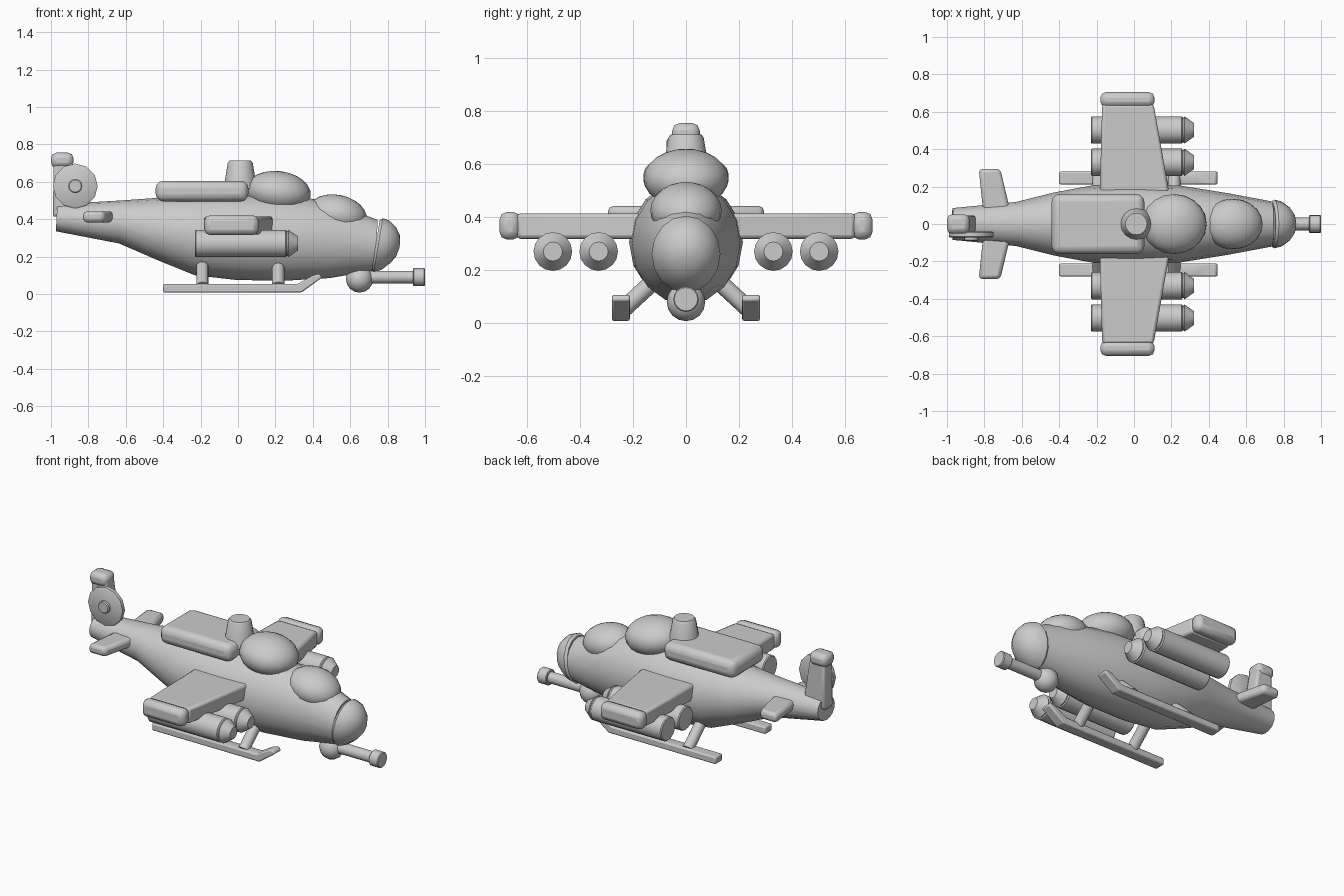
import bpy, bmesh, math
from mathutils import Vector, Matrix

cube = bpy.data.objects.get("Cube")
if cube:
    bpy.data.objects.remove(cube, do_unlink=True)

grey = bpy.data.materials.new("plain_grey")
grey.use_nodes = True
grey.diffuse_color = (0.6, 0.6, 0.6, 1)
grey.node_tree.nodes["Principled BSDF"].inputs["Base Color"].default_value = (0.6, 0.6, 0.6, 1)


def finish(name, bm, mirror=False, bevel=0, segments=2, angle=35):
    """Turn a bmesh into a shaded object, optionally mirrored across the y axis."""
    bmesh.ops.recalc_face_normals(bm, faces=bm.faces)
    mesh = bpy.data.meshes.new(name)
    bm.to_mesh(mesh)
    bm.free()
    mesh.materials.append(grey)
    ob = bpy.data.objects.new(name, mesh)
    bpy.context.collection.objects.link(ob)
    if bevel:
        mod = ob.modifiers.new("Bevel", 'BEVEL')
        mod.width, mod.segments, mod.limit_method = bevel, segments, 'ANGLE'
    if mirror:
        ob.modifiers.new("Mirror", 'MIRROR').use_axis = (False, True, False)
    bpy.ops.object.select_all(action='DESELECT')
    ob.select_set(True)
    bpy.context.view_layer.objects.active = ob
    bpy.ops.object.shade_smooth_by_angle(angle=math.radians(angle))
    return ob


def bridge(bm, rings):
    """Skin a list of equal point rings and cap both ends."""
    loops = [[bm.verts.new(p) for p in ring] for ring in rings]
    n = len(loops[0])
    for a, b in zip(loops, loops[1:]):
        for i in range(n):
            bm.faces.new((a[i], a[(i + 1) % n], b[(i + 1) % n], b[i]))
    bm.faces.new(loops[0])
    bm.faces.new(loops[-1])


def loft(name, sections, sides=16, shear=0):
    """Ellipse sections given as x, bottom, top, half width."""
    rings = []
    for x, low, high, half in sections:
        ring = []
        for i in range(sides):
            a = math.tau * i / sides
            dz = math.sin(a) * (high - low) / 2
            ring.append((x + shear * dz, half * math.cos(a), (low + high) / 2 + dz))
        rings.append(ring)
    bm = bmesh.new()
    bridge(bm, rings)
    return finish(name, bm)


def lathe(name, origin, direction, profile, sides=16, **kw):
    """Turn a profile of (distance, radius) pairs about a line."""
    turn = Vector(direction).to_track_quat('Z', 'Y')
    rings = [[Vector(origin) + turn @ Vector((r * math.cos(math.tau * i / sides),
              r * math.sin(math.tau * i / sides), d)) for i in range(sides)]
             for d, r in profile]
    bm = bmesh.new()
    bridge(bm, rings)
    return finish(name, bm, **kw)


def ball(name, centre, radii, tilt=0, u=20, v=12):
    bm = bmesh.new()
    m = (Matrix.Translation(centre) @ Matrix.Rotation(tilt, 4, 'Y')
         @ Matrix.Diagonal((*radii, 1)))
    bmesh.ops.create_uvsphere(bm, u_segments=u, v_segments=v, radius=1, matrix=m)
    return finish(name, bm, angle=50)


def block(name, low, high, **kw):
    bm = bmesh.new()
    lo, hi = Vector(low), Vector(high)
    bmesh.ops.create_cube(bm, size=1, matrix=Matrix.Translation((lo + hi) / 2)
                          @ Matrix.Diagonal((*(hi - lo), 1)))
    return finish(name, bm, **kw)


def slab(name, outline, axis, low, high, **kw):
    """Extrude a 2D outline along the y axis or the z axis."""
    bm = bmesh.new()
    place = (lambda p, h: (p[0], h, p[1])) if axis == 'Y' else (lambda p, h: (*p, h))
    bridge(bm, [[place(p, h) for p in outline] for h in (low, high)])
    return finish(name, bm, **kw)


# Body and nose
loft("fuselage", [(-0.97, 0.335, 0.48, 0.085), (-0.63, 0.27, 0.50, 0.118),
                  (-0.42, 0.18, 0.515, 0.17), (-0.22, 0.10, 0.53, 0.207),
                  (0.0, 0.075, 0.535, 0.215), (0.25, 0.07, 0.53, 0.205),
                  (0.5, 0.085, 0.49, 0.165), (0.74, 0.125, 0.395, 0.12)], shear=0.05)
loft("nose", [(0.735, 0.125, 0.395, 0.12), (0.75, 0.115, 0.405, 0.13),
              (0.79, 0.13, 0.39, 0.12), (0.83, 0.165, 0.355, 0.09),
              (0.855, 0.20, 0.315, 0.055), (0.865, 0.245, 0.275, 0.015)], shear=0.17)

# Cockpit bubbles
ball("rear_canopy", (0.215, 0, 0.545), (0.175, 0.16, 0.112), 0.12)
ball("front_canopy", (0.53, 0, 0.425), (0.16, 0.135, 0.105), 0.2)

# Engine cover and rotor mast
block("engine_cover", (-0.44, -0.16, 0.495), (0.055, 0.16, 0.605), bevel=0.04, segments=3)
lathe("rotor_mast", (0.012, 0, 0.56), (0, 0, 1),
      [(0, 0.09), (0.14, 0.067), (0.153, 0.058)])

# Wings, tip caps and rocket pods
slab("wing", [(-0.185, 0.1), (0.2, 0.1), (0.105, 0.64), (-0.17, 0.64)], 'Z',
     0.318, 0.414, mirror=True, bevel=0.015)
block("wing_tip", (-0.18, 0.625, 0.315), (0.11, 0.705, 0.42),
      mirror=True, bevel=0.03, segments=2)
for label, y in (("inner", 0.33), ("outer", 0.503)):
    lathe(label + "_rocket_pod", (-0.23, y, 0.27), (1, 0, 0),
          [(0, 0.068), (0.006, 0.073), (0.485, 0.073), (0.49, 0.066), (0.497, 0.066),
           (0.5, 0.073), (0.543, 0.042), (0.552, 0.036)], mirror=True)

# Landing skids with slanted struts
slab("skid", [(-0.40, 0.008), (0.34, 0.008), (0.45, 0.088), (0.435, 0.108),
              (0.40, 0.10), (0.32, 0.053), (-0.40, 0.053)], 'Y',
     0.212, 0.28, mirror=True, bevel=0.008)
for label, x in (("rear", -0.19), ("front", 0.215)):
    lathe(label + "_skid_strut", (x, 0.25, 0.04), (0, -0.13, 0.12),
          [(0, 0.033), (0.2, 0.033)], sides=12, mirror=True)

# Chin gun
ball("gun_turret", (0.65, 0, 0.08), (0.073, 0.073, 0.073), u=12, v=8)
lathe("gun_barrel", (0.65, 0, 0.09), (1, 0, 0),
      [(0, 0.034), (0.285, 0.034), (0.286, 0.044), (0.29, 0.048),
       (0.345, 0.048), (0.35, 0.044)])

# Tail fin, cap and stabilisers
slab("tail_fin", [(-0.99, 0.41), (-0.84, 0.44), (-0.885, 0.72), (-0.985, 0.72)], 'Y',
     -0.045, 0.045, bevel=0.015)
block("fin_cap", (-1.0, -0.052, 0.675), (-0.88, 0.052, 0.755), bevel=0.028)
slab("stabiliser", [(-0.80, 0.0), (-0.645, 0.0), (-0.715, 0.295), (-0.83, 0.295)], 'Z',
     0.383, 0.442, mirror=True, bevel=0.02)

# Tail rotor on one side of the fin
lathe("tail_rotor", (-0.87, -0.04, 0.577), (0, -1, 0),
      [(0, 0.112), (0.005, 0.12), (0.028, 0.12), (0.033, 0.112)], sides=12)
lathe("tail_rotor_hub", (-0.87, -0.04, 0.577), (0, -1, 0),
      [(0, 0.038), (0.045, 0.038), (0.05, 0.032)])
